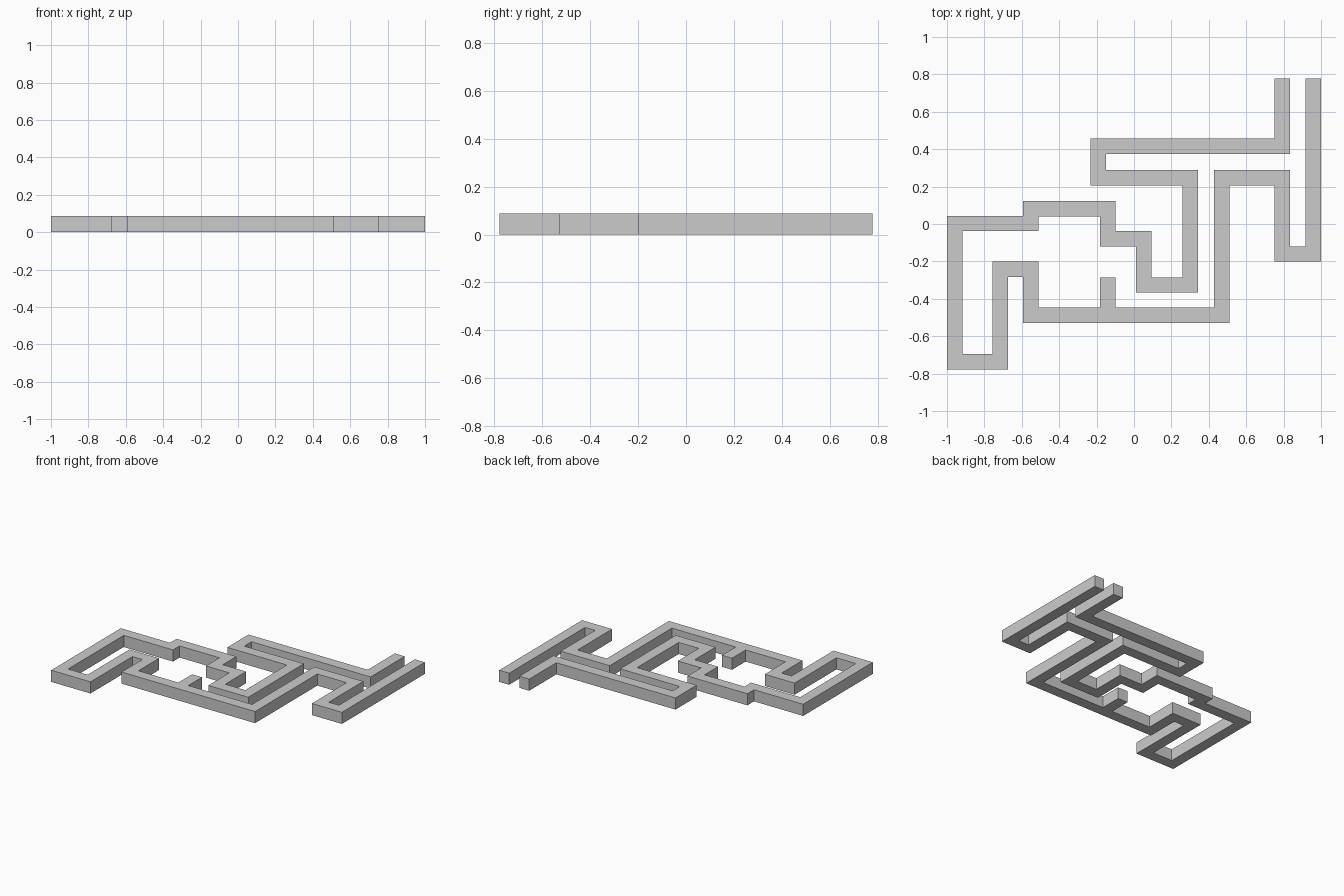
import bpy, bmesh
from mathutils import Vector

if "Cube" in bpy.data.objects:
    bpy.data.objects.remove(bpy.data.objects["Cube"])

HALF = 0.041      # half the wall thickness
HEIGHT = 0.087    # wall height

# Centreline of the continuous wall, from one open end to the other
path = [Vector(p) for p in [
    (0.793, 0.778), (0.793, 0.416), (-0.192, 0.416), (-0.192, 0.248),
    (0.301, 0.248), (0.301, -0.326), (0.053, -0.326), (0.053, -0.079),
    (-0.14, -0.079), (-0.14, 0.081), (-0.552, 0.081), (-0.552, 0.003),
    (-0.959, 0.003), (-0.959, -0.737), (-0.716, -0.737), (-0.716, -0.242),
    (-0.552, -0.242), (-0.552, -0.487), (0.47, -0.487), (0.47, 0.248),
    (0.793, 0.248), (0.793, -0.16), (0.959, -0.16), (0.959, 0.778)]]

STUB_AFTER = 17                    # the stub stands on the long lower wall
STUB_X, STUB_TOP = -0.14, -0.285


def left_normal(a, b):
    d = (b - a).normalized()
    return Vector((-d.y, d.x))


def offset(points, dist):
    """Mitred offset of a right-angled path."""
    normals = [left_normal(a, b) for a, b in zip(points, points[1:])]
    result = [points[0] + normals[0] * dist]
    for p, n1, n2 in zip(points[1:-1], normals, normals[1:]):
        result.append(p + (n1 + n2) * dist)
    result.append(points[-1] + normals[-1] * dist)
    return result


# Outline: both sides of the wall, with the stub let into the inner side
inner, outer = offset(path, HALF), offset(path, -HALF)
base = inner[STUB_AFTER].y
x0, x1 = STUB_X - HALF, STUB_X + HALF
inner[STUB_AFTER + 1:STUB_AFTER + 1] = [
    Vector((x0, base)), Vector((x0, STUB_TOP)),
    Vector((x1, STUB_TOP)), Vector((x1, base))]
outline = inner + outer[::-1]

# Extrude the outline into a solid wall
bm = bmesh.new()
floor = bm.faces.new([bm.verts.new((p.x, p.y, 0)) for p in outline])
ext = bmesh.ops.extrude_face_region(bm, geom=[floor], use_keep_orig=True)
top = [g for g in ext["geom"] if isinstance(g, bmesh.types.BMVert)]
bmesh.ops.translate(bm, verts=top, vec=(0, 0, HEIGHT))
bmesh.ops.recalc_face_normals(bm, faces=bm.faces)
mesh = bpy.data.meshes.new("floor_plan_wall")
bm.to_mesh(mesh)
bm.free()
bpy.context.collection.objects.link(bpy.data.objects.new("floor_plan_wall", mesh))
